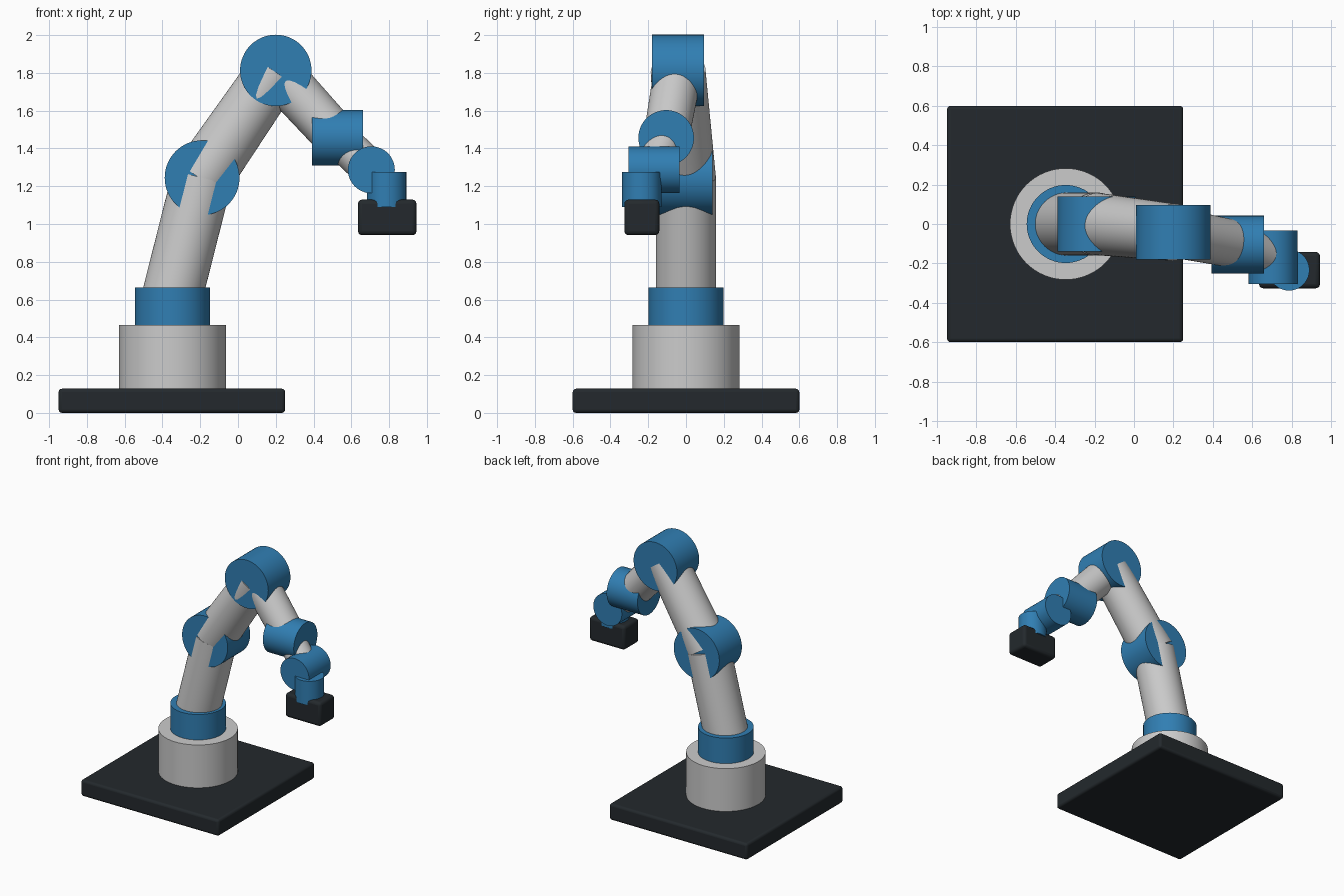
import bpy
from math import radians
from mathutils import Vector

if "Cube" in bpy.data.objects:
    bpy.data.objects.remove(bpy.data.objects["Cube"])


def colour(name, rgb):
    mat = bpy.data.materials.new(name)
    mat.diffuse_color = (*rgb, 1)
    mat.use_nodes = True
    mat.node_tree.nodes["Principled BSDF"].inputs["Base Color"].default_value = mat.diffuse_color
    return mat


BLUE = colour("blue_paint", (0.03, 0.21, 0.45))
DARK = colour("dark_metal", (0.017, 0.022, 0.026))


def finish(name, mat):
    obj = bpy.context.object
    obj.name = name
    if mat:
        obj.data.materials.append(mat)
    bpy.ops.object.shade_smooth_by_angle(angle=radians(35))
    return obj


def tube(name, start, end, r1, r2=None, mat=None):
    """Straight or tapered round bar between two points."""
    a, b = Vector(start), Vector(end)
    d = b - a
    bpy.ops.mesh.primitive_cone_add(
        vertices=64, radius1=r1, radius2=r2 or r1, depth=d.length,
        location=(a + b) / 2, rotation=d.to_track_quat('Z', 'Y').to_euler())
    return finish(name, mat)


def joint(name, centre, axis, radius, width):
    """Blue joint drum along an axis."""
    c, h = Vector(centre), Vector(axis) * width / 2
    return tube(name, c - h, c + h, radius, mat=BLUE)


def box(name, centre, size, bevel):
    bpy.ops.mesh.primitive_cube_add(size=1, location=centre)
    obj = bpy.context.object
    obj.scale = size
    bpy.ops.object.transform_apply(location=False, rotation=False, scale=True)
    mod = obj.modifiers.new("rounded_edges", 'BEVEL')
    mod.width = bevel
    mod.segments = 3
    return finish(name, DARK)


X, Y, Z = (1, 0, 0), (0, 1, 0), (0, 0, 1)

# Arm pivot points
shoulder = (-0.19, 0, 1.245)
elbow = (0.2, -0.042, 1.813)
forearm_roll = (0.527, -0.105, 1.456)
wrist = (0.706, -0.169, 1.287)
flange = (0.787, -0.234, 1.182)

# Base
box("base_plate", (-0.35, 0, 0.064), (1.2, 1.2, 0.128), 0.018)
tube("pedestal", (-0.347, 0, 0.1), (-0.347, 0, 0.465), 0.283)
joint("base_turntable", (-0.347, 0, 0.565), Z, 0.198, 0.2)

# Links
tube("lower_link", (-0.353, 0, 0.6), shoulder, 0.16)
tube("upper_link", shoulder, elbow, 0.158, 0.145)
tube("forearm_link", elbow, forearm_roll, 0.128, 0.12)
tube("wrist_link", forearm_roll, wrist, 0.101)
tube("flange_link", wrist, flange, 0.06)

# Joints
joint("shoulder_joint", shoulder, Y, 0.198, 0.28)
joint("elbow_joint", elbow, Y, 0.189, 0.275)
joint("forearm_joint", forearm_roll, X, 0.147, 0.268)
joint("wrist_joint", wrist, Y, 0.124, 0.27)
joint("flange_joint", flange, Z, 0.104, 0.185)

# Tool
box("tool_block", (0.79, -0.234, 1.035), (0.31, 0.185, 0.188), 0.022)
